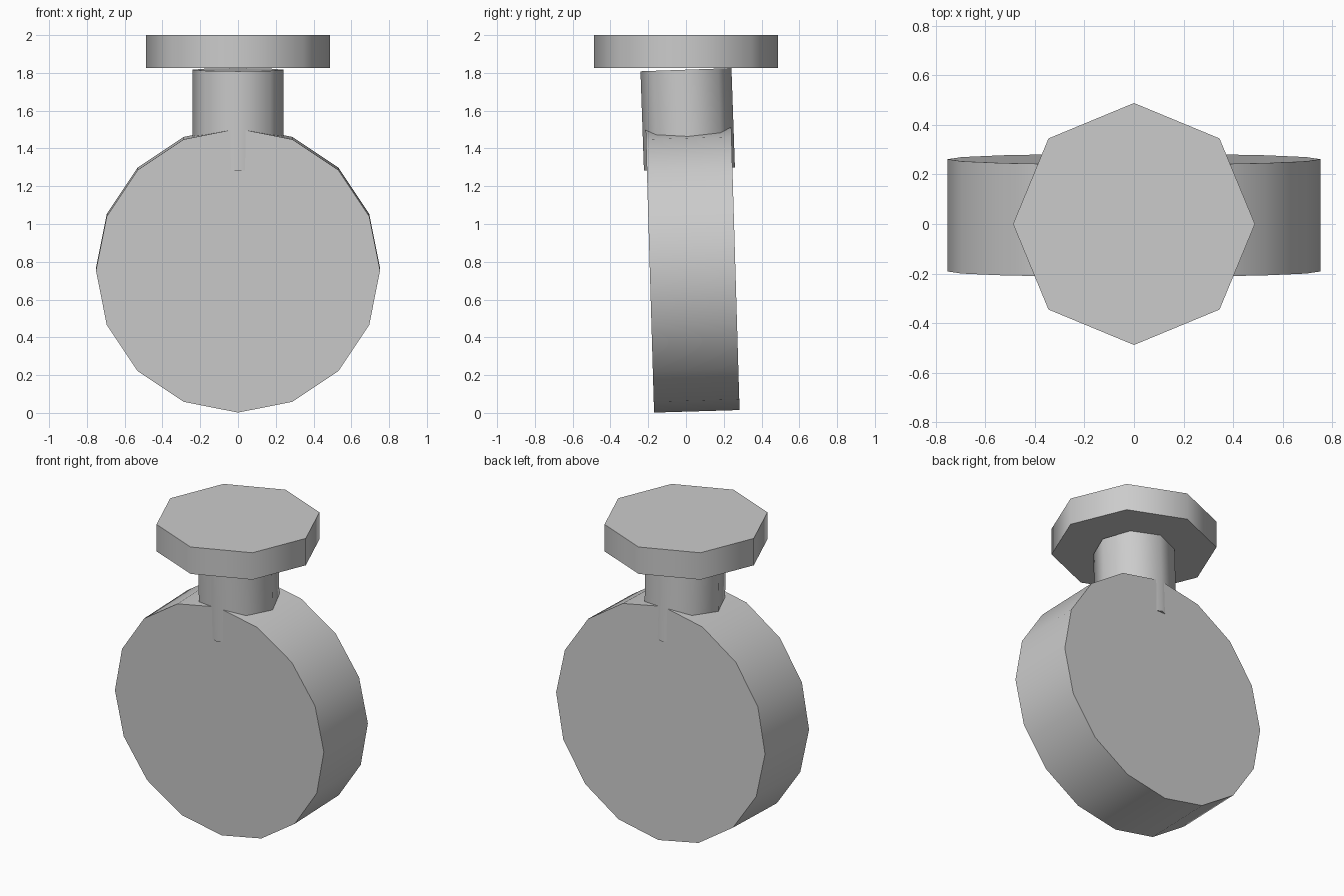
import bpy
import math

cube = bpy.data.objects.get("Cube")
if cube:
    bpy.data.objects.remove(cube, do_unlink=True)

# Single plain grey
grey = bpy.data.materials.new("plain grey")
grey.use_nodes = True
colour = (0.6, 0.6, 0.6, 1)
grey.diffuse_color = colour
grey.node_tree.nodes["Principled BSDF"].inputs["Base Color"].default_value = colour


def drum(name, sides, radius, depth, location, tilt):
    """Capped prism with smooth sides and sharp rims, tilted about x (degrees)."""
    bpy.ops.mesh.primitive_cylinder_add(
        vertices=sides, radius=radius, depth=depth,
        location=location, rotation=(math.radians(tilt), 0, 0))
    part = bpy.context.object
    part.name = name
    part.data.materials.append(grey)
    bpy.ops.object.shade_smooth_by_angle(angle=math.radians(60))
    return part


# Round body lying on its side, leaning slightly
drum("body", 16, 0.752, 0.453, (0, 0.035, 0.76), 91.7)

# Neck sunk into the body, poking just past its front and back
drum("neck", 8, 0.241, 0.526, (0, 0.009, 1.554), 2)

# Flat stopper on top
drum("stopper", 8, 0.488, 0.175, (0, 0, 1.9125), 0)
